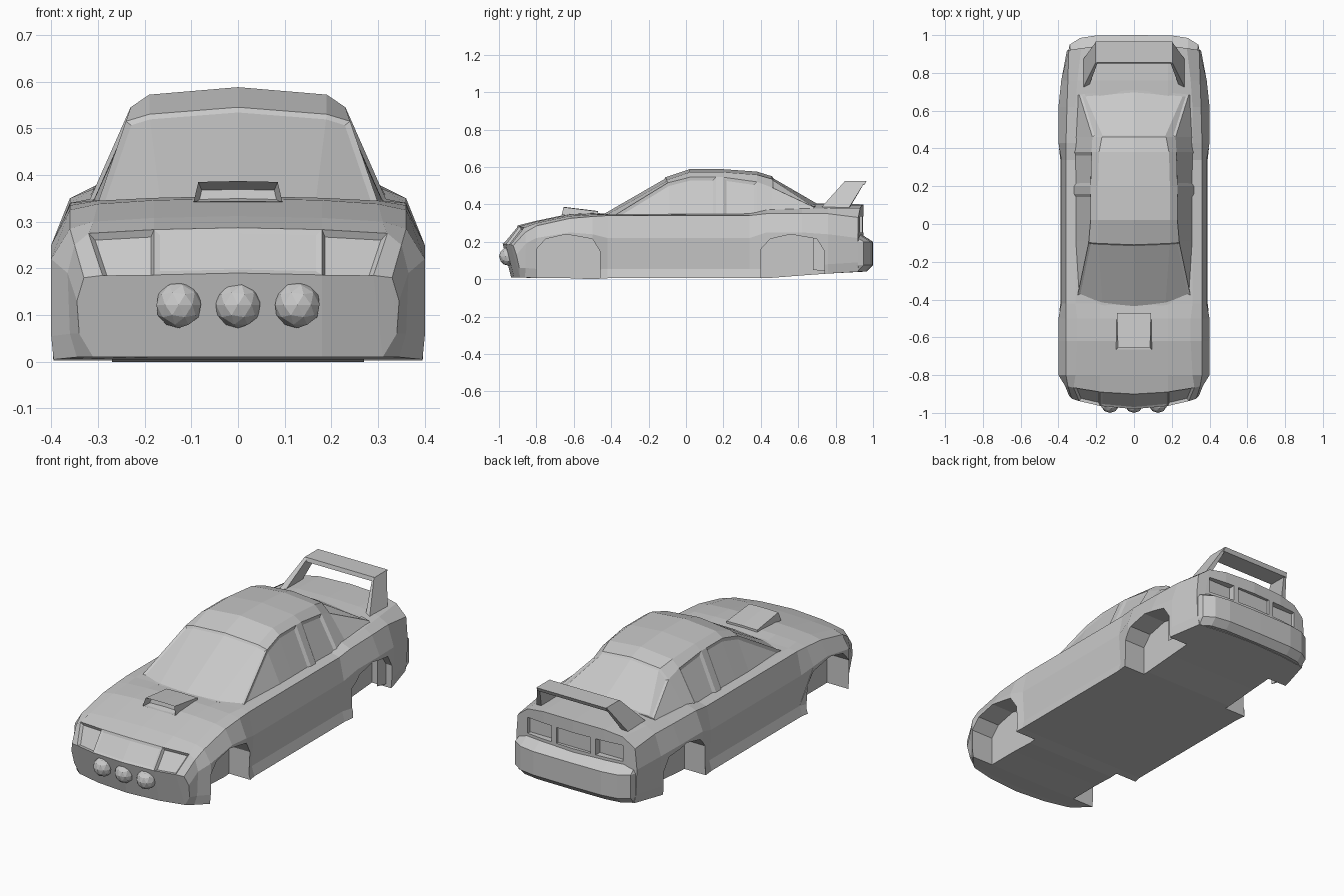
import bpy
import bmesh
from mathutils import Matrix, Vector

default = bpy.data.objects.get("Cube")
if default:
    bpy.data.objects.remove(default, do_unlink=True)

# One plain grey for the whole shell
grey = bpy.data.materials.new("plain_grey")
grey.use_nodes = True
shade = (0.58, 0.58, 0.58, 1)
grey.diffuse_color = shade
grey.node_tree.nodes["Principled BSDF"].inputs["Base Color"].default_value = shade


def finish(name, bm):
    """Turn a bmesh into a named, flat shaded grey object."""
    bmesh.ops.recalc_face_normals(bm, faces=bm.faces[:])
    mesh = bpy.data.meshes.new(name)
    bm.to_mesh(mesh)
    bm.free()
    mesh.materials.append(grey)
    obj = bpy.data.objects.new(name, mesh)
    bpy.context.scene.collection.objects.link(obj)
    return obj


def loft(name, rings, closed=False, caps=(True, True), tag=None, insets=None):
    """Skin the rings of one half, mirror it across x, then inset tagged faces.

    tag(span, strip) returns a region number; insets maps it to (width, depth).
    """
    bm = bmesh.new()
    grid = [[bm.verts.new(p) for p in ring] for ring in rings]
    count = len(grid[0])
    for span in range(len(grid) - 1):
        a, b = grid[span], grid[span + 1]
        for i in range(count if closed else count - 1):
            j = (i + 1) % count
            face = bm.faces.new((a[i], a[j], b[j], b[i]))
            face.material_index = tag(span, i) if tag else 0
    for ring, wanted, end in zip((grid[0], grid[-1]), caps, (-1, -2)):
        if not wanted:
            continue
        for i in range(count // 2):
            corners = dict.fromkeys((ring[i], ring[i + 1], ring[count - 2 - i], ring[count - 1 - i]))
            if len(corners) > 2:
                face = bm.faces.new(list(corners))
                face.material_index = max(0, tag(end, i)) if tag else 0
    geom = bm.verts[:] + bm.edges[:] + bm.faces[:]
    bmesh.ops.mirror(bm, geom=geom, matrix=Matrix(), axis='X', merge_dist=0.0005)
    bmesh.ops.remove_doubles(bm, verts=bm.verts[:], dist=0.0005)
    bmesh.ops.recalc_face_normals(bm, faces=bm.faces[:])
    for region, (width, depth) in (insets or {}).items():
        faces = [f for f in bm.faces if f.material_index == region]
        bmesh.ops.inset_region(bm, faces=faces, thickness=width, depth=depth, use_even_offset=True)
        for f in bm.faces:
            if f.material_index == region:
                f.material_index = 0
    return finish(name, bm)


# Lower body: y, floor x, floor z, sill x, waist x z, shoulder x z, deck edge x z, deck z
stations = [
    (-.98, .31, .01, .34, .345, .13, .33, .18, .29, .185, .19),
    (-.90, .345, .01, .36, .365, .19, .35, .25, .32, .275, .287),
    (-.80, .395, .005, .40, .40, .22, .36, .285, .31, .30, .312),
    (-.62, .40, .005, .40, .40, .25, .36, .325, .30, .338, .35),
    (-.50, .40, 0, .40, .40, .24, .36, .335, .30, .345, .355),
    (-.42, .39, .005, .375, .385, .22, .36, .34, .31, .345, .35),
    (.34, .39, .005, .375, .385, .22, .36, .34, .31, .35, .35),
    (.43, .40, .005, .40, .40, .25, .36, .35, .31, .37, .38),
    (.62, .40, .02, .40, .40, .25, .355, .35, .31, .375, .40),
    (.76, .38, .03, .385, .385, .24, .35, .35, .30, .38, .405),
    (.95, .34, .04, .35, .355, .22, .345, .33, .28, .38, .40),
]


def body_ring(row):
    y, x1, zb, x2, x3, z3, x4, z4, x5, z5, zc = row
    half = [(0, zb), (.18, zb), (x1, zb), (x2, zb + .05), (x3, z3),
            (x4, z4), (x5, z5), (.18, zc - .004), (0, zc)]
    bow = .06 if y < -.95 else .04 if y < -.85 else -.03 if y > .9 else 0
    rake = .25 if y < -.95 else 0
    return [(x, y + bow * (x / .35) ** 2 + rake * (.19 - z), z) for x, z in half]


def body_region(span, strip):
    # Grille and headlights sit on the sloping nose
    return {7: 1, 6: 2}.get(strip, 0) if span == 0 else 0


body = loft("body", [body_ring(r) for r in stations], tag=body_region,
            insets={1: (.013, -.004), 2: (.009, -.014)})

# Cutters: wheel arches, tail light recesses and number plate recess
cutters = []
arch = [(-.80, -.1), (-.80, .16), (-.75, .215), (-.64, .24), (-.50, .215), (-.46, .15), (-.46, -.1)]
for name, shift in (("front_arch", 0), ("rear_arch", 1.2)):
    cutters.append(loft(name, [[(x, y + shift, z) for y, z in arch] for x in (.27, .5)], closed=True))
for name, inner, outer, depth in (("tail_light_cut", .13, .28, .91), ("plate_cut", 0, .10, .932)):
    box = [[(x, depth, .25), (x, 1.1, .25), (x, 1.1, .335), (x, depth, .335)] for x in (inner, outer)]
    cutters.append(loft(name, box, closed=True, caps=(inner > 0, True)))
for cutter in cutters:
    mod = body.modifiers.new(cutter.name, 'BOOLEAN')
    mod.operation = 'DIFFERENCE'
    mod.solver = 'EXACT'
    mod.object = cutter
    cutter.hide_render = True
bpy.context.view_layer.update()
result = body.evaluated_get(bpy.context.evaluated_depsgraph_get())
cut_mesh = bpy.data.meshes.new_from_object(result)
body.modifiers.clear()
body.data = cut_mesh
for cutter in cutters:
    bpy.data.objects.remove(cutter, do_unlink=True)

# Cabin: y, bow, base x z, roof rail x z, roof edge x z, roof centre z
cabin_rows = [
    (-.45, .07, .32, .33, .30, .34, .17, .347, .349),
    (-.11, .02, .325, .33, .24, .515, .19, .53, .545),
    (.02, 0, .325, .33, .23, .545, .19, .572, .588),
    (.16, 0, .325, .33, .23, .545, .19, .572, .588),
    (.20, 0, .325, .33, .23, .545, .19, .572, .588),
    (.38, 0, .325, .34, .225, .52, .185, .558, .575),
    (.46, 0, .325, .345, .22, .49, .17, .535, .55),
    (.71, -.03, .32, .36, .29, .385, .26, .392, .405),
]


def cabin_ring(row):
    y, bow, xb, zb, xr, zr, xq, zq, zc = row
    half = [(0, .3), (xb, zb), (xr, zr), (xq, zq), (0, zc)]
    return [(x, y + bow * (x / .31) ** 2, z) for x, z in half]


def cabin_region(span, strip):
    if strip == 1:                       # side windows
        return {0: 1, 1: 1, 2: 1, 4: 2}.get(span, 0)
    if strip in (2, 3):                  # windscreen and rear glass
        return {0: 3, 6: 4}.get(span, 0)
    return 0


loft("cabin", [cabin_ring(r) for r in cabin_rows], tag=cabin_region,
     insets={1: (.016, -.008), 2: (.016, -.008), 3: (.012, -.006), 4: (.012, -.006)})

# Rear bumper, wrapped round the corners
bumper_profile = [(-.12, .05), (-.035, .04), (0, .075), (0, .20), (-.055, .235), (-.12, .235)]
bumper_path = [(0, 1.0), (.20, .998), (.285, .985), (.34, .95), (.362, .86), (.365, .80)]
loft("rear_bumper", [[(x - max(0, x - .3) * -dy * 3, y + dy, z) for dy, z in bumper_profile]
                     for x, y in bumper_path], closed=True, caps=(False, True))

# Bonnet scoop with a recessed mouth
scoop_rings = [
    [(0, -.665, .343), (.095, -.665, .343), (.085, -.655, .385), (0, -.655, .387)],
    [(0, -.47, .335), (.092, -.47, .335), (.09, -.47, .362), (0, -.47, .364)],
]
loft("bonnet_scoop", scoop_rings, tag=lambda span, strip: 1 if (span, strip) == (-1, 0) else 0,
     insets={1: (.009, -.04)})

# Rear wing: leaning posts and a flat blade
post_rings = [
    [(.235, .74, .39), (.27, .72, .38), (.27, .87, .38), (.235, .88, .39)],
    [(.19, .86, .525), (.205, .85, .525), (.205, .96, .525), (.19, .96, .525)],
]
loft("wing_post", post_rings, closed=True)
blade = [(.85, .505), (.855, .526), (.965, .526), (.955, .505)]
loft("wing_blade", [[(x, y, z) for y, z in blade] for x in (0, .205)], closed=True, caps=(False, True))

# Row of three round lamps
for label, x in (("right", -.127), ("centre", 0), ("left", .127)):
    bm = bmesh.new()
    bmesh.ops.create_icosphere(bm, subdivisions=2, radius=.05,
                               matrix=Matrix.Translation(Vector((x, -.95, .122))))
    finish(label + "_lamp", bm)
